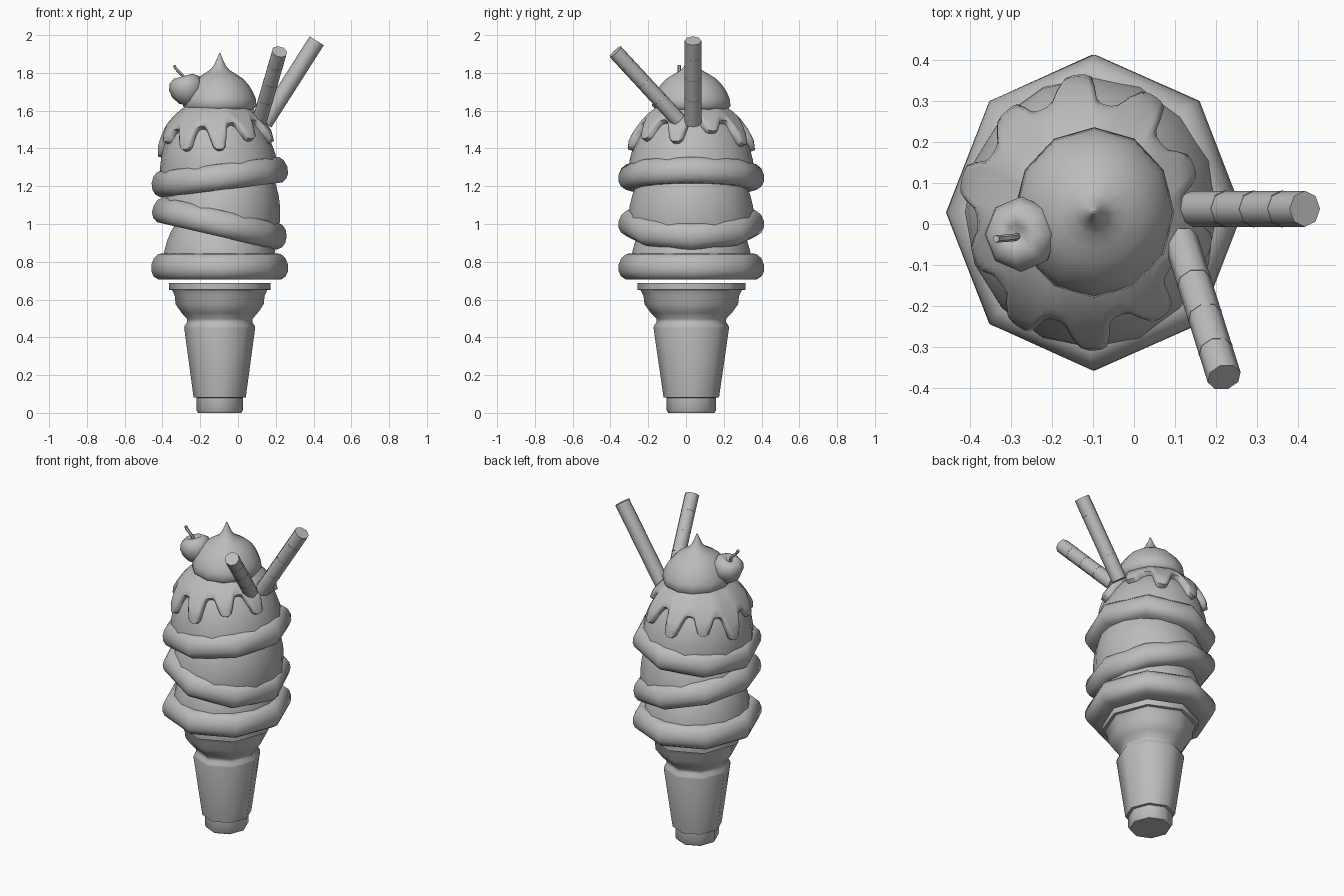
import bpy, bmesh, math
from mathutils import Vector, Matrix

if "Cube" in bpy.data.objects:
    bpy.data.objects.remove(bpy.data.objects["Cube"])

CX, CY, SX = -0.097, 0.028, 0.94      # sundae axis and slight sideways squash

grey = bpy.data.materials.new("plain grey")
grey.diffuse_color = (0.5, 0.5, 0.5, 1)
grey.use_nodes = True
grey.node_tree.nodes["Principled BSDF"].inputs["Base Color"].default_value = grey.diffuse_color


def finish(name, bm, matrix, angle=50):
    bmesh.ops.recalc_face_normals(bm, faces=bm.faces)
    mesh = bpy.data.meshes.new(name)
    bm.to_mesh(mesh)
    bm.free()
    mesh.materials.append(grey)
    obj = bpy.data.objects.new(name, mesh)
    bpy.context.collection.objects.link(obj)
    obj.matrix_world = matrix
    bpy.ops.object.select_all(action='DESELECT')
    obj.select_set(True)
    bpy.context.view_layer.objects.active = obj
    bpy.ops.object.shade_smooth_by_angle(angle=math.radians(angle))
    return obj


def skin(bm, rows):
    """Join closed rows of points, capping both ends."""
    rings = [[bm.verts.new(p) for p in row] for row in rows]
    n = len(rings[0])
    for a, b in zip(rings, rings[1:]):
        for i in range(n):
            j = (i + 1) % n
            bm.faces.new((a[i], a[j], b[j], b[i]))
    bm.faces.new(rings[0])
    bm.faces.new(rings[-1])


def lathe(name, profile, sides, matrix, angle=50):
    bm = bmesh.new()
    skin(bm, [[(r * math.cos(math.tau * i / sides), r * math.sin(math.tau * i / sides), z)
               for i in range(sides)] for r, z in profile])
    return finish(name, bm, matrix, angle)


def place(z, tilt=0):
    return (Matrix.Translation((CX, CY, z)) @ Matrix.Rotation(math.radians(tilt), 4, 'Y')
            @ Matrix.Diagonal((SX, 1, 1, 1)))


# Wafer cone with foot, tapered body, collar and flared rim
lathe("cone", [(0.122, 0), (0.13, 0.012), (0.13, 0.08), (0.147, 0.082), (0.2, 0.45),
               (0.197, 0.462), (0.184, 0.48), (0.184, 0.497), (0.215, 0.53), (0.248, 0.575),
               (0.253, 0.62), (0.268, 0.65), (0.286, 0.652), (0.286, 0.688)], 8, place(0))

# Three stacked scoops, each with a thick octagonal skirt
SKIRT = [(0.27, -0.07), (0.345, -0.07), (0.372, -0.052), (0.385, -0.025), (0.385, 0.01),
         (0.37, 0.045), (0.345, 0.066), (0.315, 0.07), (0.28, 0.06)]
LEVELS = [("lower", 0.775, 0, 0.32, 0.36), ("middle", 1.005, 13, 0.335, 0.42),
          ("upper", 1.25, -7, 0.335, 0.40)]
for label, z, tilt, r, h in LEVELS:
    lathe(label + "_skirt", SKIRT, 8, place(z, tilt))
    dome = [(r * math.cos(math.radians(a)), h * math.sin(math.radians(a))) for a in range(-5, 90, 9)]
    lathe(label + "_scoop", dome, 16, place(z, tilt))

# Syrup topping: a shell over the upper scoop with uneven rounded drips
DRIPS = [20, 25, 21, 30, 21, 20, 26, 20, 31, 23]     # elevation of each drip end
COLS, ROWS = 120, 10


def drip_edge(u):
    k = u * len(DRIPS)
    near = int(k) % len(DRIPS)
    wave = math.cos(math.tau * (k - int(k) - 0.5))
    wave = math.tanh(1.8 * wave) / math.tanh(1.8) * 0.5 + 0.5
    return 41 + (DRIPS[near] - 41) * wave


R, H = LEVELS[2][3:]
rows = []
for j in range(ROWS + 2):
    t = min(j / ROWS, 1)
    off = (0.022 + 0.014 * t) if j < ROWS else (0.024 if j == ROWS else -0.015)
    row = []
    for i in range(COLS):
        u = i / COLS
        e = math.radians(80 + (drip_edge(u) - 80) * t)
        a = math.tau * (u - 0.29)
        c = (R + off) * math.cos(e)
        row.append((c * math.cos(a), c * math.sin(a), (H + off) * math.sin(e)))
    rows.append(row)
bm = bmesh.new()
skin(bm, rows)
finish("syrup_topping", bm, place(1.25, -7), 60)

# Whipped dollop with a pulled tip
lathe("whipped_dollop", [(0.15, 1.59), (0.185, 1.602), (0.208, 1.625), (0.203, 1.665),
                         (0.187, 1.70), (0.162, 1.738), (0.13, 1.77), (0.09, 1.795),
                         (0.055, 1.815), (0.033, 1.84), (0.018, 1.87), (0.003, 1.905)],
      12, place(0), 60)

# Cherry with a dimple, leaning outward
cherry = Matrix.Translation((-0.272, -0.025, 1.715)) @ Matrix.Rotation(math.radians(-15), 4, 'Y')
lathe("cherry", [(0.025, -0.082), (0.058, -0.066), (0.085, -0.025), (0.092, 0.015),
                 (0.08, 0.05), (0.05, 0.07), (0.025, 0.062), (0.004, 0.045)], 8, cherry, 70)


# Round bars that follow a path
def tube(name, points, radius, sides):
    pts = [Vector(p) for p in points]
    bm = bmesh.new()
    rows = []
    for i, p in enumerate(pts):
        d = pts[min(i + 1, len(pts) - 1)] - pts[max(i - 1, 0)]
        q = d.to_track_quat('Z', 'Y')
        rows.append([p + q @ Vector((radius * math.cos(math.tau * k / sides),
                                     radius * math.sin(math.tau * k / sides), 0))
                     for k in range(sides)])
    skin(bm, rows)
    finish(name, bm, Matrix.Identity(4))


tube("cherry_stem", [(-0.283, -0.03, 1.75), (-0.292, -0.033, 1.785), (-0.315, -0.035, 1.808),
                     (-0.332, -0.036, 1.825), (-0.337, -0.036, 1.84)], 0.009, 6)

# Two wafer straws with thin wrapped bands
STRAWS = [("right_straw", (0.14, 0.037, 1.535), (0.417, 0.037, 1.97), 0.044),
          ("front_straw", (0.115, -0.04, 1.55), (0.22, -0.374, 1.912), 0.042)]
for name, low, high, radius in STRAWS:
    low, high = Vector(low), Vector(high)
    tube(name, [low, high], radius, 8)
    for n, t in enumerate((0.3, 0.55, 0.8)):
        mid = low.lerp(high, t)
        step = (high - low).normalized() * 0.003
        tube(f"{name}_band_{n + 1}", [mid - step, mid + step], radius + 0.001, 8)
